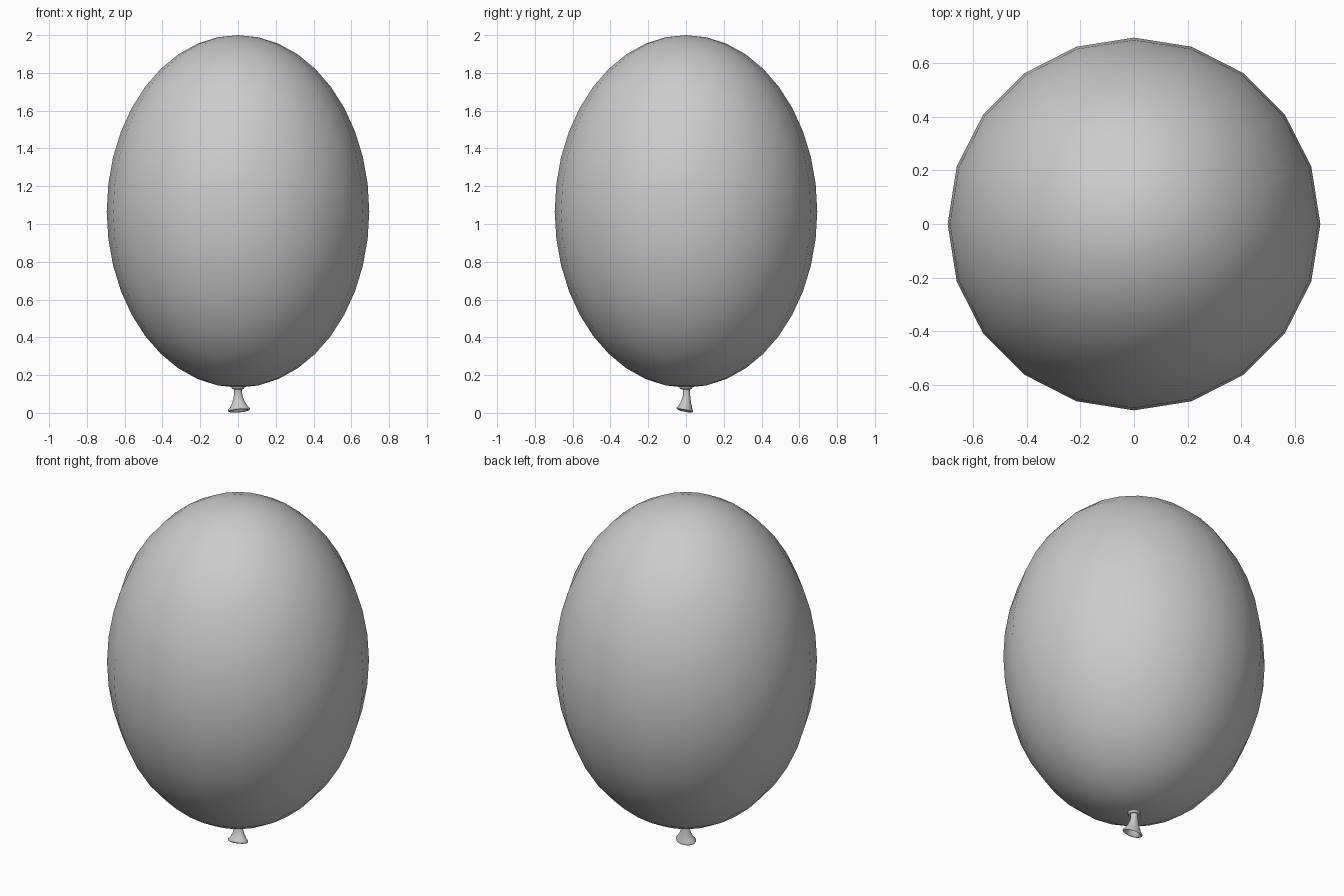
import bpy, bmesh
from math import sin, cos, pi
from mathutils import Vector

if "Cube" in bpy.data.objects:
    bpy.data.objects.remove(bpy.data.objects["Cube"])


def loft(name, rings, sides):
    """Skin rings of (centre x, centre y, z, radius x, radius y, tilt x, tilt y)."""
    bm = bmesh.new()
    loops = []
    for cx, cy, z, rx, ry, tx, ty in rings:
        loop = []
        for i in range(sides):
            a = 2 * pi * i / sides
            x, y = rx * cos(a), ry * sin(a)
            loop.append(bm.verts.new(Vector((cx + x, cy + y, z + tx * x + ty * y))))
        loops.append(loop)
    for a, b in zip(loops, loops[1:]):
        for i in range(sides):
            j = (i + 1) % sides
            bm.faces.new((a[i], a[j], b[j], b[i]))
    bm.faces.new(loops[0])
    bm.faces.new(loops[-1])
    bmesh.ops.recalc_face_normals(bm, faces=bm.faces)
    mesh = bpy.data.meshes.new(name)
    bm.to_mesh(mesh)
    bm.free()
    obj = bpy.data.objects.new(name, mesh)
    bpy.context.collection.objects.link(obj)
    for p in mesh.polygons:
        p.use_smooth = len(p.vertices) == 4
    return obj


# Inflated body: stretched 20-sided sphere
bpy.ops.mesh.primitive_uv_sphere_add(segments=20, ring_count=20, radius=1, location=(0, 0, 1.067))
body = bpy.context.object
body.name = "balloon_body"
body.scale = (0.695, 0.695, 0.933)
bpy.ops.object.transform_apply(location=False, rotation=False, scale=True)
bpy.ops.object.shade_smooth()

# Rolled knot under the body
bpy.ops.mesh.primitive_torus_add(major_segments=20, minor_segments=8, major_radius=0.024,
                                 minor_radius=0.01, location=(0, 0, 0.135))
knot = bpy.context.object
knot.name = "knot"
bpy.ops.object.shade_smooth()

# Flared, slightly bent neck with a rounded lip and hollow mouth
loft("neck", [
    (0.000, 0.000, 0.150, 0.020, 0.020, 0.00, 0.00),
    (0.000, 0.002, 0.115, 0.020, 0.018, 0.00, 0.00),
    (0.001, 0.003, 0.085, 0.024, 0.020, 0.03, -0.06),
    (0.003, 0.000, 0.055, 0.034, 0.027, 0.06, -0.12),
    (0.005, -0.004, 0.030, 0.048, 0.037, 0.08, -0.18),
    (0.005, -0.006, 0.020, 0.058, 0.043, 0.08, -0.20),
    (0.005, -0.006, 0.014, 0.058, 0.043, 0.08, -0.20),
    (0.005, -0.006, 0.010, 0.052, 0.038, 0.08, -0.20),
    (0.005, -0.006, 0.016, 0.044, 0.032, 0.08, -0.20),
    (0.003, -0.003, 0.045, 0.028, 0.021, 0.06, -0.12),
    (0.001, 0.002, 0.085, 0.016, 0.013, 0.00, 0.00),
], 20)
